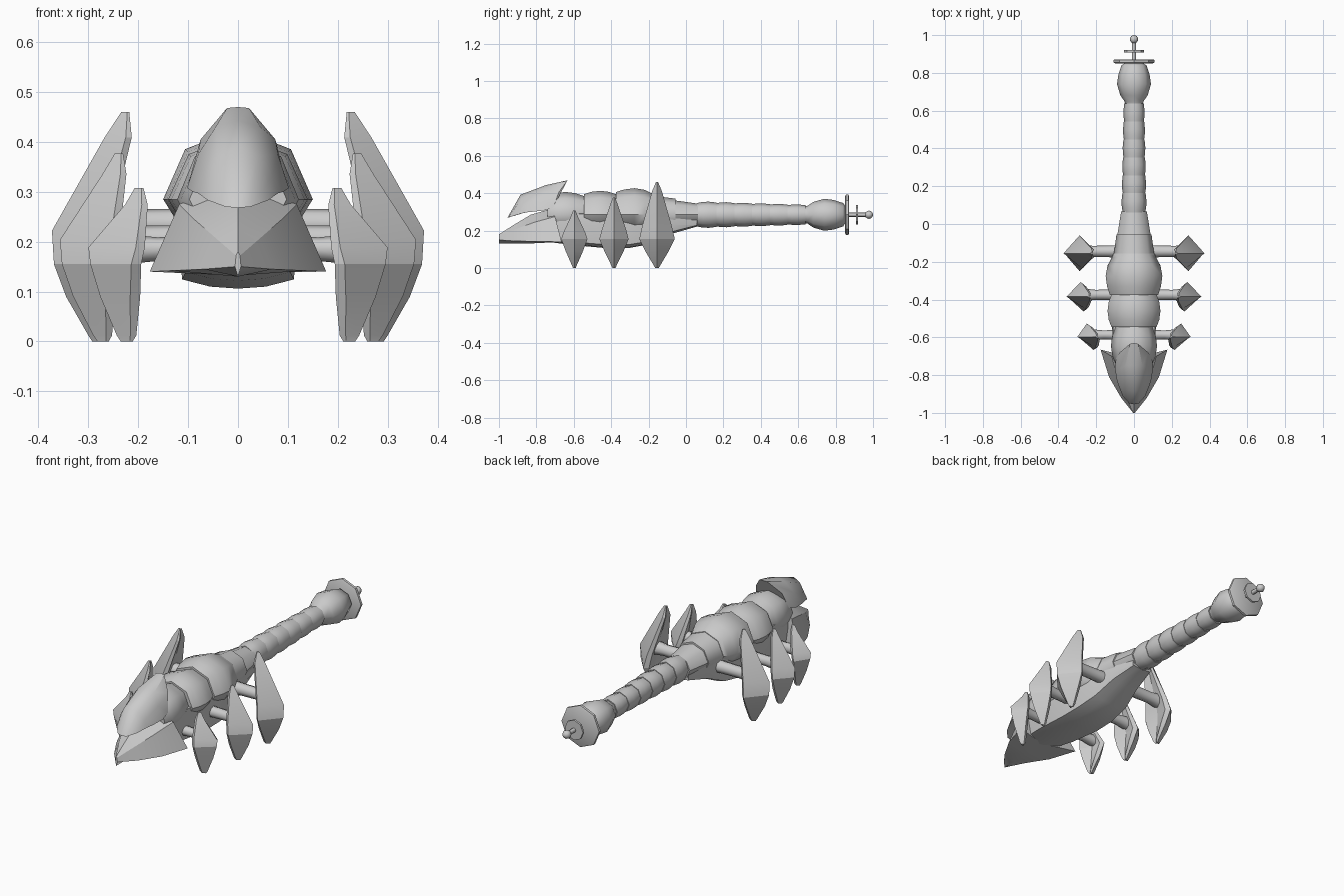
import bpy, bmesh, math
from mathutils import Vector

grey = bpy.data.materials.new("shell_grey")
grey.diffuse_color = (0.6, 0.6, 0.6, 1)


def loft(name, rings, angle=30):
    """Skin a list of equal-length closed rings and cap both ends."""
    bm = bmesh.new()
    vs = [[bm.verts.new(p) for p in r] for r in rings]
    n = len(rings[0])
    for a, b in zip(vs, vs[1:]):
        for i in range(n):
            j = (i + 1) % n
            bm.faces.new((a[i], a[j], b[j], b[i]))
    bm.faces.new(vs[0])
    bm.faces.new(vs[-1])
    bmesh.ops.recalc_face_normals(bm, faces=bm.faces)
    me = bpy.data.meshes.new(name)
    bm.to_mesh(me)
    bm.free()
    ob = bpy.data.objects.new(name, me)
    bpy.context.collection.objects.link(ob)
    me.materials.append(grey)
    bpy.ops.object.select_all(action='DESELECT')
    ob.select_set(True)
    bpy.context.view_layer.objects.active = ob
    bpy.ops.object.shade_smooth_by_angle(angle=math.radians(angle))
    return ob


def ring(y, w, up, down=None, zc=0.285, n=8):
    """Cross-section around the long axis, with its own upper and lower height."""
    down = up if down is None else down
    pts = []
    for i in range(n):
        a = 2 * math.pi * i / n
        s = math.sin(a)
        pts.append((w * math.cos(a), y, zc + s * (up if s > 0 else down)))
    return pts


def mirrored(half):
    """Ring from points going from the top centre round the right side; centre points stay single."""
    return half + [(-x, y, z) for x, y, z in reversed(half) if x > 0]


# Back plates: start y, end y, half width, upper height, start and end fractions
plates = [
    (-0.74, -0.53, 0.122, 0.122, 0.75, 0.80),
    (-0.545, -0.355, 0.140, 0.128, 0.82, 0.82),
    (-0.375, -0.155, 0.150, 0.142, 0.82, 0.72),
    (-0.18, -0.055, 0.113, 0.105, 0.97, 0.82),
    (-0.07, 0.065, 0.090, 0.078, 1.0, 0.76),
]
for k, (y0, y1, w, h, f0, f1) in enumerate(plates):
    rows = []
    for t in (0, 0.2, 0.45, 0.7, 0.9, 1):
        peak = 1 - (2 * t - 0.9) ** 2 if k < 3 else 0
        base = f0 + (f1 - f0) * t
        f = base + (1 - base) * max(peak, 0)
        rows.append(ring(y0 + (y1 - y0) * t, w * f, h * f, min(h, 0.1) * f))
    loft(f"back_plate_{k + 1}", rows, 50)

# Belly hull: y, half width, bottom height
belly = [(-0.74, 0.085, 0.140), (-0.6, 0.105, 0.122), (-0.42, 0.112, 0.106), (-0.3, 0.110, 0.108),
         (-0.18, 0.098, 0.130), (-0.07, 0.078, 0.185), (0.06, 0.052, 0.222)]
loft("belly", [mirrored([(0, y, 0.30), (w * 1.03, y, 0.29), (w * 1.08, y, 0.23),
                         (w, y, b + 0.1 * (0.29 - b)), (w * 0.5, y, b + 0.004), (0, y, b)])
               for y, w, b in belly], 50)

# Tail segments, each a slightly barrelled ring
N = 6
for k in range(N):
    y0, y1 = 0.06 + 0.095 * k, 0.06 + 0.095 * (k + 1) + 0.008
    w, h = 0.066 - 0.002 * k, 0.070 - 0.003 * k
    loft(f"tail_segment_{k + 1}", [ring(y0 + (y1 - y0) * t, w * f, h * f)
                                   for t, f in ((0, 0.9), (0.3, 0.98), (0.6, 1), (1, 0.93))], 50)

# Tail bulb
loft("tail_bulb", [ring(y, r, r * 0.95) for y, r in
                   ((0.62, 0.045), (0.65, 0.05), (0.68, 0.072), (0.74, 0.09), (0.79, 0.083), (0.84, 0.066), (0.85, 0.05))], 50)

# Discs, rod and ball at the tail end
loft("tail_disc", [ring(y, r, r) for y, r in ((0.851, 0.100), (0.855, 0.108), (0.868, 0.108), (0.872, 0.100))])
loft("tail_rod", [ring(y, 0.011, 0.011) for y in (0.84, 0.98)], 50)
loft("small_disc", [ring(y, 0.052, 0.052) for y in (0.909, 0.920)])
loft("tail_ball", [ring(0.978 - 0.022 * math.cos(a), 0.022 * math.sin(a), 0.022 * math.sin(a))
                   for a in [math.pi * (0.06 + 0.88 * i / 6) for i in range(7)]], 60)

# Upper head with a raised rear crest
head = [
    [(0, -0.955, 0.268), (0.025, -0.95, 0.27), (0.06, -0.91, 0.283), (0.08, -0.86, 0.297)],
    [(0, -0.885, 0.392), (0.04, -0.88, 0.372), (0.068, -0.865, 0.33), (0.09, -0.83, 0.300)],
    [(0, -0.75, 0.443), (0.045, -0.75, 0.43), (0.08, -0.77, 0.375), (0.102, -0.76, 0.308)],
    [(0, -0.63, 0.470), (0.022, -0.635, 0.468), (0.075, -0.68, 0.405), (0.095, -0.71, 0.322)],
]
loft("upper_head", [mirrored(r) for r in head], 35)

# Lower jaw: pointed beak flaring into two rear corners
jaw = [
    [(0, -1.0, 0.180), (0.004, -1.0, 0.172), (0.006, -0.998, 0.150), (0, -1.0, 0.130)],
    [(0, -0.93, 0.225), (0.042, -0.92, 0.205), (0.068, -0.92, 0.145), (0, -0.92, 0.130)],
    [(0, -0.83, 0.285), (0.088, -0.81, 0.245), (0.132, -0.81, 0.142), (0, -0.82, 0.132)],
    [(0, -0.71, 0.320), (0.118, -0.70, 0.275), (0.177, -0.665, 0.140), (0, -0.71, 0.138)],
]
loft("lower_jaw", [mirrored(r) for r in jaw], 25)

# Legs: y, top height, top x, ridge x, edge x, foot x, half width, arm height, arm radius, twist
legs = {
    "front_leg": (-0.597, 0.308, 0.195, 0.300, 0.232, 0.215, 0.070, 0.185, 0.025, 0.018),
    "middle_leg": (-0.385, 0.377, 0.235, 0.357, 0.275, 0.262, 0.078, 0.205, 0.028, 0.008),
    "rear_leg": (-0.155, 0.460, 0.222, 0.373, 0.288, 0.272, 0.095, 0.235, 0.031, 0.0),
}
for name, (yc, H, tx, rx, ex, fx, hw, az, ar, tw) in legs.items():
    # Blade stations: height, ridge x, edge x, half width, shell thickness
    rows = [
        (H, tx + 0.012, tx, 0.006, 0.004),
        (H * 0.89, tx + 0.3 * (rx - tx), tx + 0.003, hw * 0.28, 0.012),
        (0.155 + (H - 0.155) * 0.22, rx, ex - 0.012, hw * 0.84, 0.018),
        (0.155, rx - 0.004, ex, hw, 0.020),
        (0.09, fx + 0.72 * (rx - fx), ex - 0.004, hw * 0.66, 0.020),
        (0.012, fx + 0.028, fx + 0.004, hw * 0.17, 0.012),
        (0.0, fx + 0.020, fx + 0.004, hw * 0.10, 0.006),
    ]
    for side, s in (("right", 1), ("left", -1)):
        rings = []
        for z, r, e, b, th in rows:
            t = tw * b / hw
            rings.append([(s * x, yc + y, z) for x, y in (
                (r, 0), (e + t, b), (e + t - th, b * 0.8), (e - th * 0.2, 0),
                (e - t - th, -b * 0.8), (e - t, -b))])
        loft(f"{side}_{name}_blade", rings, 20)
        # Arm joining the body to the blade
        arm = [(0.05, 1.1), (0.13, 1.0), (ex - 0.07, 0.95), (ex - 0.02, 1.15), (ex + 0.012, 1.3)]
        loft(f"{side}_{name}_arm", [[(s * x, yc + 0.01 + ar * f * math.cos(a), az + ar * f * math.sin(a))
                                     for a in [math.pi * i / 4 for i in range(8)]] for x, f in arm], 50)
